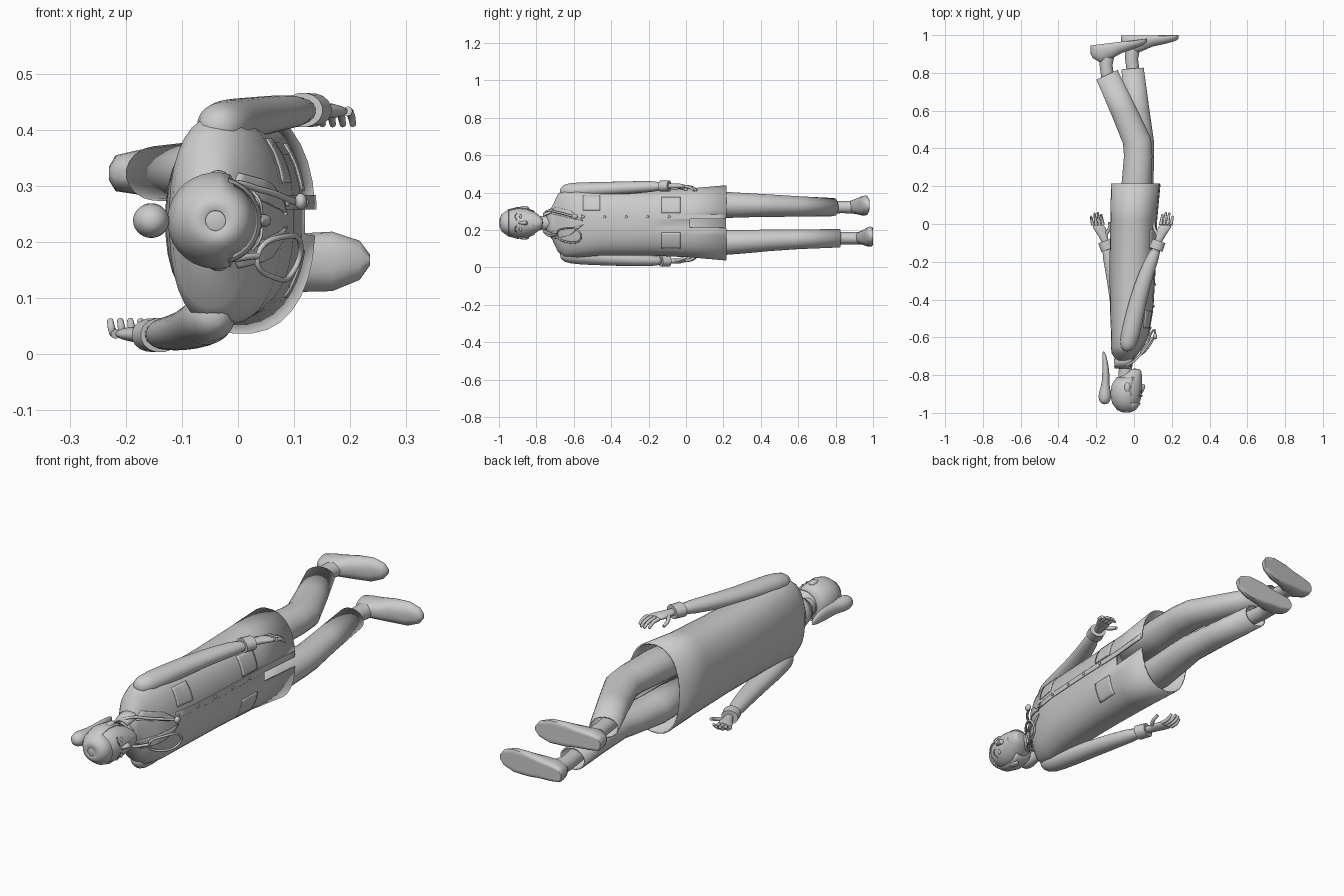
import bpy, bmesh, math
from mathutils import Vector

cube = bpy.data.objects.get("Cube")
if cube:
    bpy.data.objects.remove(cube)

clay = bpy.data.materials.new("plain_grey")
clay.use_nodes = True
GREY = (0.6, 0.6, 0.6, 1)
clay.diffuse_color = GREY
clay.node_tree.nodes["Principled BSDF"].inputs["Base Color"].default_value = GREY
MID = 0.238   # body centre line in z; the figure lies along y, facing +x
SQUARE = 2.3  # superellipse power of the coat


def smooth(ob, angle=50):
    bpy.ops.object.select_all(action='DESELECT')
    ob.select_set(True)
    bpy.context.view_layer.objects.active = ob
    bpy.ops.object.shade_smooth_by_angle(angle=math.radians(angle))


def finish(name, bm, subdiv=0, thick=0):
    bmesh.ops.recalc_face_normals(bm, faces=bm.faces)
    me = bpy.data.meshes.new(name)
    bm.to_mesh(me)
    bm.free()
    me.materials.append(clay)
    ob = bpy.data.objects.new(name, me)
    bpy.context.collection.objects.link(ob)
    if subdiv:
        ob.modifiers.new("round", 'SUBSURF').levels = subdiv
        ob.modifiers["round"].render_levels = subdiv
    if thick:
        mod = ob.modifiers.new("cloth", 'SOLIDIFY')
        mod.thickness, mod.offset = thick, -1
    smooth(ob)
    return ob


def skin(name, rings, caps=True, drop=None, **kw):
    """Join rings of points into a surface; drop removes faces by centre."""
    bm = bmesh.new()
    rows = [[bm.verts.new(p) for p in ring] for ring in rings]
    n = len(rows[0])
    for a, b in zip(rows, rows[1:]):
        for i in range(n):
            bm.faces.new((a[i], a[(i + 1) % n], b[(i + 1) % n], b[i]))
    if caps:
        bm.faces.new(rows[0])
        bm.faces.new(rows[-1])
    if drop:
        gone = [f for f in bm.faces if drop(f.calc_center_median())]
        bmesh.ops.delete(bm, geom=gone, context='FACES')
    return finish(name, bm, **kw)


def spow(v, p):
    return math.copysign(abs(v) ** p, v)


def loft(name, stations, n=20, power=2, **kw):
    """Stations along y: y, x centre, z centre, x radius, z radius, optional tilt."""
    rings = []
    for y, cx, cz, rx, rz, *tilt in stations:
        k = tilt[0] if tilt else 0
        ring = []
        for i in range(n):
            a = (i + 0.5) * math.tau / n
            dx = rx * spow(math.cos(a), 2 / power)
            ring.append((cx + dx, y + k * dx, cz + rz * spow(math.sin(a), 2 / power)))
        rings.append(ring)
    return skin(name, rings, **kw)


def tube(name, pts, radius, taper=1.0, closed=False):
    cu = bpy.data.curves.new(name, 'CURVE')
    cu.dimensions = '3D'
    cu.bevel_depth, cu.bevel_resolution, cu.use_fill_caps = radius, 2, True
    cu.resolution_u = 6
    sp = cu.splines.new('BEZIER')
    sp.bezier_points.add(len(pts) - 1)
    sp.use_cyclic_u = closed
    for i, (bp, p) in enumerate(zip(sp.bezier_points, pts)):
        bp.co = p
        bp.handle_left_type = bp.handle_right_type = 'AUTO'
        bp.radius = 1 + (taper - 1) * i / (len(pts) - 1)
    cu.materials.append(clay)
    ob = bpy.data.objects.new(name, cu)
    bpy.context.collection.objects.link(ob)
    bpy.ops.object.select_all(action='DESELECT')
    ob.select_set(True)
    bpy.context.view_layer.objects.active = ob
    bpy.ops.object.convert(target='MESH')
    smooth(bpy.context.object)


def ball(name, loc, scale):
    bm = bmesh.new()
    bmesh.ops.create_uvsphere(bm, u_segments=16, v_segments=10, radius=1)
    bmesh.ops.scale(bm, vec=scale, verts=bm.verts)
    bmesh.ops.translate(bm, vec=loc, verts=bm.verts)
    return finish(name, bm)


# Coat, open below, with a slit in the front skirt
COAT = [(-.745, -.05, MID, .035, .045), (-.715, -.05, MID, .05, .09),
        (-.685, -.05, MID, .068, .155), (-.65, -.038, MID, .085, .185),
        (-.58, -.022, MID, .1, .185), (-.45, -.014, MID, .114, .175),
        (-.2, -.008, MID, .122, .175), (.02, -.003, MID, .123, .185),
        (.215, .008, MID, .13, .202)]
loft("coat", COAT, n=32, power=SQUARE, caps=False, thick=.006,
     drop=lambda c: c.y > .02 and c.x > 0 and abs(c.z - MID) < .015)


def front(y, z):
    """x of the coat front at y, z."""
    y = min(max(y, COAT[0][0]), COAT[-1][0])
    for a, b in zip(COAT, COAT[1:]):
        if y <= b[0]:
            t = (y - a[0]) / (b[0] - a[0])
            cx, rx, rz = (a[i] + t * (b[i] - a[i]) for i in (1, 3, 4))
            w = min(abs(z - MID) / rz, 1)
            return cx + rx * (1 - w ** SQUARE) ** (1 / SQUARE)


def patch(name, corners, lift=.004, n=8):
    """Cloth patch laid on the coat front; corners are (y, z)."""
    a, b, c, d = (Vector(p) for p in corners)
    bm = bmesh.new()
    grid = []
    for i in range(n + 1):
        row = []
        for j in range(n + 1):
            p = a.lerp(b, i / n).lerp(d.lerp(c, i / n), j / n)
            row.append(bm.verts.new((front(*p) + lift, p.x, p.y)))
        grid.append(row)
    for i in range(n):
        for j in range(n):
            bm.faces.new((grid[i][j], grid[i + 1][j], grid[i + 1][j + 1], grid[i][j + 1]))
    finish(name, bm, thick=.006)


def box(y0, y1, z0, z1):
    return (y0, z0), (y1, z0), (y1, z1), (y0, z1)


patch("breast_pocket", box(-.55, -.46, .305, .385))
patch("right_pocket", box(-.13, -.03, .1, .185))
patch("left_pocket", box(-.13, -.03, .291, .376))
patch("button_band", box(-.56, .21, .258, .284), lift=.003, n=16)
for side, s in (("left", 1), ("right", -1)):
    patch(side + "_lapel", ((-.725, MID + s * .05), (-.55, MID + s * .01),
                            (-.62, MID + s * .065), (-.7, MID + s * .085)), lift=.006)
for i in range(5):
    y = -.55 + i * .115
    ball("button", (front(y, .27) + .006, y, .27), (.004, .007, .007))

# Collar and neck
loft("collar", [(-.765, -.055, MID, .048, .052), (-.715, -.045, MID, .062, .085)],
     caps=False, thick=.006, drop=lambda c: c.x > -.02 and abs(c.z - MID) < .04)
loft("neck", [(-.83, -.045, MID, .04, .042), (-.77, -.045, MID, .036, .037),
              (-.69, -.05, MID, .042, .045)])

# Head with a hair shell
HEAD = [(-.998, -.04, MID, .015, .015), (-.985, -.04, MID, .045, .043),
        (-.95, -.04, MID, .072, .069), (-.9, -.039, MID, .083, .082),
        (-.85, -.035, MID, .079, .077), (-.81, -.022, MID, .065, .06),
        (-.78, -.003, MID, .044, .038), (-.765, .006, MID, .025, .02)]
loft("head", HEAD, n=24, subdiv=1)
loft("hair", [(y, x, z, a + .004, b + .004) for y, x, z, a, b in HEAD[:6]], n=32,
     caps=False, thick=.005, drop=lambda c: (c.x > -.01 and c.y > -.94))
loft("ponytail", [(-.955, -.155, MID, .01, .01), (-.94, -.155, MID, .032, .03),
                  (-.9, -.155, MID, .036, .034), (-.86, -.152, MID, .022, .026),
                  (-.8, -.148, MID, .02, .03), (-.73, -.152, MID, .016, .025),
                  (-.67, -.162, MID, .006, .01)], n=14, subdiv=1)
loft("nose", [(-.9, .036, MID, .008, .006), (-.872, .045, MID, .013, .009),
              (-.855, .047, MID, .016, .014), (-.845, .04, MID, .008, .008)], n=12, subdiv=1)
ball("mouth", (.036, -.815, MID), (.007, .006, .021))
for side, s in (("left", 1), ("right", -1)):
    ball(side + "_ear", (-.035, -.865, MID + s * .08), (.016, .026, .01))
    ball(side + "_eye", (.034, -.885, MID + s * .033), (.006, .007, .014))
    tube(side + "_eyebrow", [(.043, -.906, MID + s * .014), (.039, -.914, MID + s * .034),
                             (.026, -.905, MID + s * .052)], .0025)

# Sleeves, cuffs and hands; s points away from the body
ARMS = {
    "left": (1, 1, [(-.675, -.035, .405, .015, .015), (-.655, -.033, .405, .042, .04),
                    (-.6, -.022, .411, .054, .045), (-.4, .02, .421, .048, .037),
                    (-.25, .068, .43, .042, .033), (-.11, .125, .435, .032, .027)]),
    "right": (-1, -1, [(-.675, -.045, .07, .015, .015), (-.655, -.047, .068, .042, .04),
                       (-.6, -.055, .06, .052, .045), (-.4, -.082, .045, .047, .037),
                       (-.25, -.11, .038, .042, .033), (-.11, -.148, .034, .032, .027)])}
for side, (s, f, sleeve) in ARMS.items():
    loft(side + "_sleeve", sleeve, n=16, subdiv=1)
    _, wx, wz, *_ = sleeve[-1]
    loft(side + "_cuff", [(-.135, wx - f * .01, wz, .036, .031, -f * .35),
                          (-.09, wx + f * .008, wz, .034, .03, -f * .35)], n=16)
    loft(side + "_palm", [(-.11, wx, wz, .02, .016), (-.07, wx + f * .013, wz, .022, .015),
                          (-.03, wx + f * .03, wz, .036, .014),
                          (.0, wx + f * .045, wz - s * .004, .036, .012)], n=14, subdiv=1)
    for i in range(4):
        bx, length = wx + f * (.016 + i * .018), (.055, .065, .062, .045)[i]
        tube(side + "_finger", [(bx, -.005, wz - s * .002),
                                (bx + f * .006, -.005 + length * .6, wz - s * .008),
                                (bx + f * .01, -.005 + length, wz - s * .026)], .009, .65)
    tube(side + "_thumb", [(wx + f * .004, -.06, wz), (wx - f * .018, -.02, wz - s * .012),
                           (wx - f * .018, .008, wz - s * .022)], .01, .65)

# Trousers and ankles
LEGS = {
    "left": [(-.02, .0, .325, .07, .07), (.2, .012, .334, .08, .071), (.36, .022, .332, .076, .064),
             (.44, .016, .33, .075, .061, .2), (.6, -.055, .326, .064, .055, .4),
             (.79, -.143, .322, .057, .049, .45)],
    "right": [(-.02, .005, .15, .07, .07), (.2, .025, .133, .078, .068), (.36, .036, .14, .072, .062),
              (.44, .04, .144, .066, .058), (.6, .02, .15, .063, .053),
              (.823, -.008, .156, .06, .05, .08)]}
SOLES = {"left": (-.23, .945, .07, .982), "right": (-.07, .998, .235, 1.0)}
# Shoe profile: fraction of length, height, half width
SHOE = [(0, .045, .012), (.04, .068, .032), (.18, .098, .04), (.36, .085, .044),
        (.55, .06, .052), (.78, .045, .053), (.94, .032, .035), (1, .02, .01)]
for side, leg in LEGS.items():
    loft(side + "_trouser", leg, n=20, caps=False, thick=.006)
    y, ax, az, *_ = leg[-1]
    loft(side + "_ankle", [(y - .06, ax + .01, az, .035, .034), (y + .05, ax - .005, az, .035, .033),
                           (y + .11, ax, az, .042, .034)], n=16)
    x0, y0, x1, y1 = SOLES[side]
    rings = []
    for t, h, w in SHOE:
        ring = []
        for i in range(20):
            a = i * math.tau / 20
            rise = min(max(.3 + .75 * math.sin(a), 0), 1)
            ring.append((x0 + t * (x1 - x0), y0 + t * (y1 - y0) - h * rise,
                         az + .012 * t + w * math.cos(a)))
        rings.append(ring)
    skin(side + "_shoe", rings)

# Stethoscope hung round the neck
tube("stethoscope_tube", [(.1, -.6, .272), (.045, -.68, .292), (-.03, -.745, .3), (-.1, -.755, MID),
                          (-.03, -.745, .176), (.035, -.69, .175)], .006)
tube("stethoscope_loop", [(.035, -.69, .175), (.085, -.64, .21), (.112, -.57, .19),
                          (.1, -.565, .15), (.07, -.63, .135)], .005, closed=True)
ball("stethoscope_disc", (.112, -.595, .272), (.011, .016, .015))
